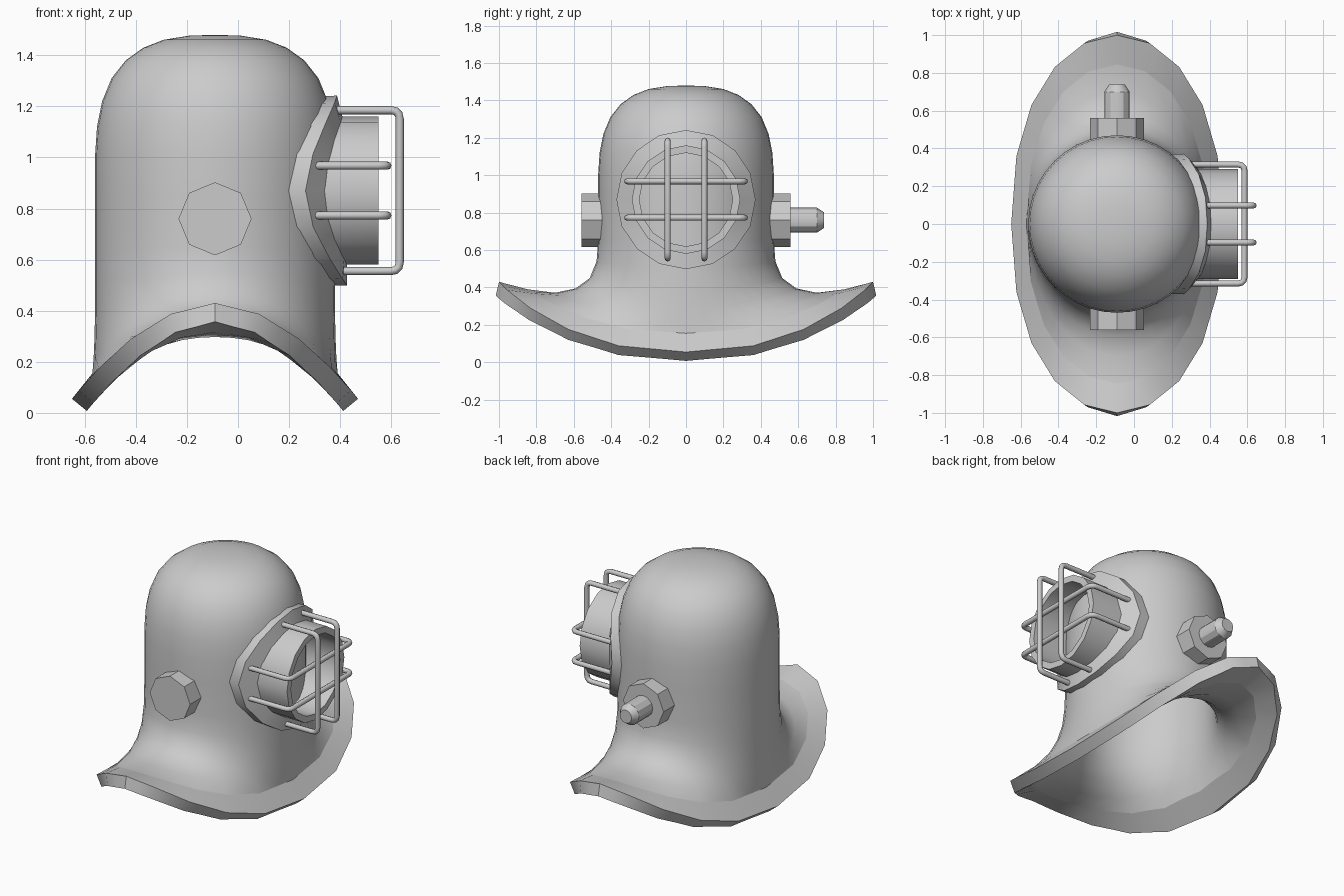
import bpy, bmesh, math
from math import sin, cos, pi, radians

if "Cube" in bpy.data.objects:
    bpy.data.objects.remove(bpy.data.objects["Cube"])

CX = -0.09          # axis of the helmet body
PZ = 0.87           # height of the porthole centre


def finish(name, bm, angle=30, solid=0):
    bmesh.ops.recalc_face_normals(bm, faces=bm.faces[:])
    me = bpy.data.meshes.new(name)
    bm.to_mesh(me)
    bm.free()
    ob = bpy.data.objects.new(name, me)
    bpy.context.collection.objects.link(ob)
    bpy.ops.object.select_all(action='DESELECT')
    ob.select_set(True)
    bpy.context.view_layer.objects.active = ob
    if solid:
        m = ob.modifiers.new("thickness", 'SOLIDIFY')
        m.thickness = solid
        m.offset = -1
        bpy.ops.object.modifier_apply(modifier=m.name)
    bpy.ops.object.shade_smooth_by_angle(angle=radians(angle))
    return ob


def loft(bm, rings, cap_start=False, cap_end=False):
    vs = [[bm.verts.new(p) for p in r] for r in rings]
    for a, b in zip(vs, vs[1:]):
        n = len(a)
        for i in range(n):
            bm.faces.new((a[i], a[(i + 1) % n], b[(i + 1) % n], b[i]))
    if cap_start:
        bm.faces.new(vs[0])
    if cap_end:
        bm.faces.new(vs[-1])
    return vs


# Helmet body with saddle-shaped shoulder flange
N = 40
DOME = [(0.47, 0.65), (0.47, 0.85), (0.47, 1.0), (0.462, 1.12), (0.442, 1.22),
        (0.405, 1.31), (0.35, 1.38), (0.28, 1.43), (0.2, 1.461), (0.1, 1.477)]
# half width x, half width y, height at y ends, height at x sides
SKIRT = [(0.56, 1.0, 0.43, 0.055), (0.48, 0.845, 0.39, 0.155), (0.475, 0.7, 0.372, 0.22),
         (0.472, 0.59, 0.395, 0.29), (0.47, 0.515, 0.45, 0.38), (0.47, 0.478, 0.54, 0.5)]
rings = []
for k, (a, b, zy, zx) in enumerate(SKIRT + [(r, r, z, z) for r, z in DOME]):
    e = 0.87 if k < 2 else 1.0
    ring = []
    for i in range(N):
        c, s = cos(2 * pi * i / N), sin(2 * pi * i / N)
        ring.append((CX + a * s, b * math.copysign(abs(c) ** e, c),
                     zy + (zx - zy) * abs(s) ** (1.85 if k == 0 else 2)))
    if k < 2:       # the rim has only twenty straight sides
        for i in range(1, N, 2):
            p, q = ring[i - 1], ring[(i + 1) % N]
            ring[i] = tuple((u + v) / 2 for u, v in zip(p, q))
    rings.append(ring)
bm = bmesh.new()
vs = loft(bm, rings)
top = bm.verts.new((CX, 0, 1.48))
for i in range(N):
    bm.faces.new((vs[-1][i], vs[-1][(i + 1) % N], top))
for i in range(N):  # crease around the flange
    bm.edges.get((vs[1][i], vs[1][(i + 1) % N])).smooth = False
finish("helmet_body", bm, 35, 0.075)


def surf_x(y, z):
    r = 0.472
    for (r0, z0), (r1, z1) in zip(DOME, DOME[1:]):
        if z0 <= z <= z1:
            r = r0 + (r1 - r0) * (z - z0) / (z1 - z0)
    return CX + math.sqrt(max(r * r - y * y, 0))


def port_ring(r, off=0.0, bulge=0.0, x=None):
    out = []
    for i in range(16):
        y, z = r * cos(pi * i / 8), PZ + r * sin(pi * i / 8)
        out.append((surf_x(y, z) + off + bulge * (y / r) ** 2 if x is None else x, y, z))
    return out


# Porthole flange, following the curve of the body
bm = bmesh.new()
loft(bm, [port_ring(0.28, -0.02), port_ring(0.37, -0.012),
          port_ring(0.372, 0.045, 0.022), port_ring(0.28, 0.045, 0.015)])
finish("porthole_flange", bm)

# Porthole tube
bm = bmesh.new()
loft(bm, [port_ring(0.29, -0.03), port_ring(0.29, x=0.55),
          port_ring(0.25, x=0.55), port_ring(0.25, -0.03)])
finish("porthole_tube", bm)


# Guard bars: rounded brackets made from bevelled curves
def bar(name, pts):
    cu = bpy.data.curves.new(name, 'CURVE')
    cu.dimensions = '3D'
    cu.bevel_depth = 0.016
    cu.bevel_resolution = 2
    cu.use_fill_caps = True
    path = [pts[0]]
    for p, c, q in zip(pts, pts[1:], pts[2:]):
        d = []
        for o in (p, q):
            v = [o[j] - c[j] for j in range(3)]
            L = math.sqrt(sum(t * t for t in v))
            d.append([t / L * 0.035 for t in v])
        for k in range(4):
            f = k / 3
            path.append(tuple(c[j] + d[0][j] * (1 - f) ** 2 + d[1][j] * f * f for j in range(3)))
    path.append(pts[-1])
    sp = cu.splines.new('POLY')
    sp.points.add(len(path) - 1)
    for pt, p in zip(sp.points, path):
        pt.co = (*p, 1)
    ob = bpy.data.objects.new(name, cu)
    bpy.context.collection.objects.link(ob)


for i, y in enumerate((-0.098, 0.098)):
    bar(f"guard_vertical_{i}", [(0.36, y, 1.185), (0.633, y, 1.185),
                                (0.633, y, 0.555), (0.4, y, 0.555)])
for i, z in enumerate((0.773, 0.968)):
    bar(f"guard_horizontal_{i}", [(0.29, -0.315, z), (0.585, -0.315, z),
                                  (0.585, 0.315, z), (0.29, 0.315, z)])


# Side fittings along y
def turned(name, n, prof):
    bm = bmesh.new()
    loft(bm, [[(CX + r * cos(2 * pi * i / n), y, 0.76 + r * sin(2 * pi * i / n))
               for i in range(n)] for r, y in prof], True, True)
    finish(name, bm)


for side, s in (("front", -1), ("back", 1)):
    turned(f"{side}_hex_fitting", 8, [(0.143, s * 0.42), (0.143, s * 0.56)])
turned("air_pipe", 12, [(0.067, 0.54), (0.067, 0.70), (0.042, 0.738)])
